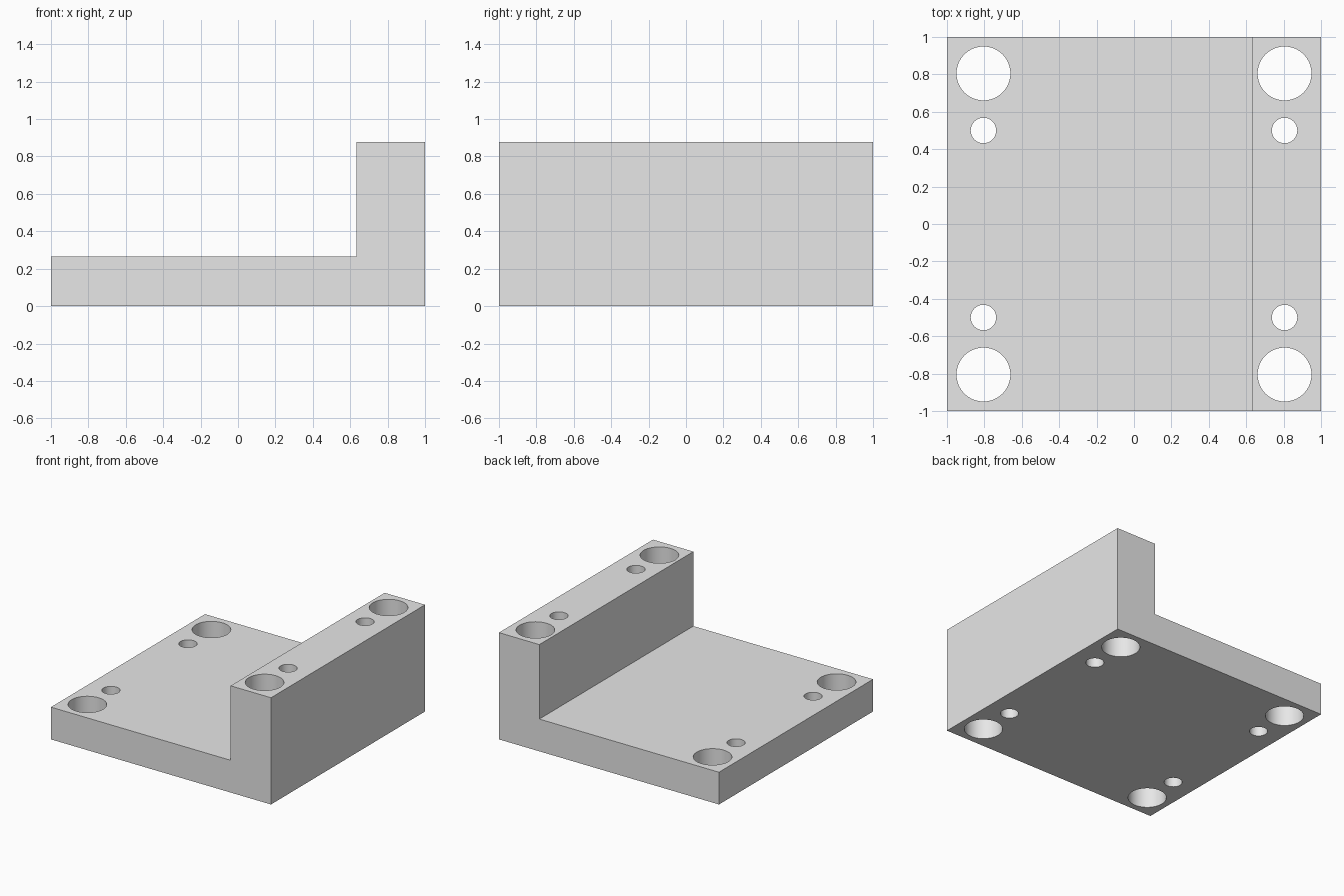
import bpy
import bmesh
import math
from mathutils import Matrix

cube = bpy.data.objects.get("Cube")
if cube:
    bpy.data.objects.remove(cube, do_unlink=True)

HEIGHT, PLATE_TOP, WALL_X = 0.877, 0.265, 0.633
HOLE_X = 0.805
HOLES = [(0.805, 0.144), (0.5, 0.068)]  # distance along y, radius

grey = bpy.data.materials.new("light_grey")
grey.use_nodes = True
grey.diffuse_color = (0.8, 0.8, 0.8, 1)
grey.node_tree.nodes["Principled BSDF"].inputs["Base Color"].default_value = (0.8, 0.8, 0.8, 1)


def make_object(name, bm):
    bmesh.ops.recalc_face_normals(bm, faces=bm.faces)
    mesh = bpy.data.meshes.new(name)
    bm.to_mesh(mesh)
    bm.free()
    mesh.materials.append(grey)
    obj = bpy.data.objects.new(name, mesh)
    bpy.context.collection.objects.link(obj)
    return obj


# L-shaped bracket: side profile extruded front to back
bm = bmesh.new()
profile = [(-1, 0), (1, 0), (1, HEIGHT), (WALL_X, HEIGHT), (WALL_X, PLATE_TOP), (-1, PLATE_TOP)]
face = bm.faces.new([bm.verts.new((x, -1, z)) for x, z in profile])
extruded = bmesh.ops.extrude_face_region(bm, geom=[face])["geom"]
bmesh.ops.translate(bm, vec=(0, 2, 0),
                    verts=[v for v in extruded if isinstance(v, bmesh.types.BMVert)])
bracket = make_object("bracket", bm)

# Round through-holes: a large and a small one in each corner
bm = bmesh.new()
for side in (-1, 1):
    for end in (-1, 1):
        for y, radius in HOLES:
            bmesh.ops.create_cone(bm, cap_ends=True, segments=64, radius1=radius,
                                  radius2=radius, depth=2,
                                  matrix=Matrix.Translation((side * HOLE_X, end * y, HEIGHT / 2)))
cutter = make_object("hole_cutter", bm)
cutter.hide_render = True

drill = bracket.modifiers.new("drill_holes", 'BOOLEAN')
drill.operation = 'DIFFERENCE'
drill.solver = 'EXACT'
drill.object = cutter

bpy.ops.object.select_all(action='DESELECT')
bracket.select_set(True)
bpy.context.view_layer.objects.active = bracket
bpy.ops.object.modifier_apply(modifier=drill.name)
bpy.data.objects.remove(cutter, do_unlink=True)

# Smooth hole walls, crisp outer edges
bpy.ops.object.shade_smooth_by_angle(angle=math.radians(30))
